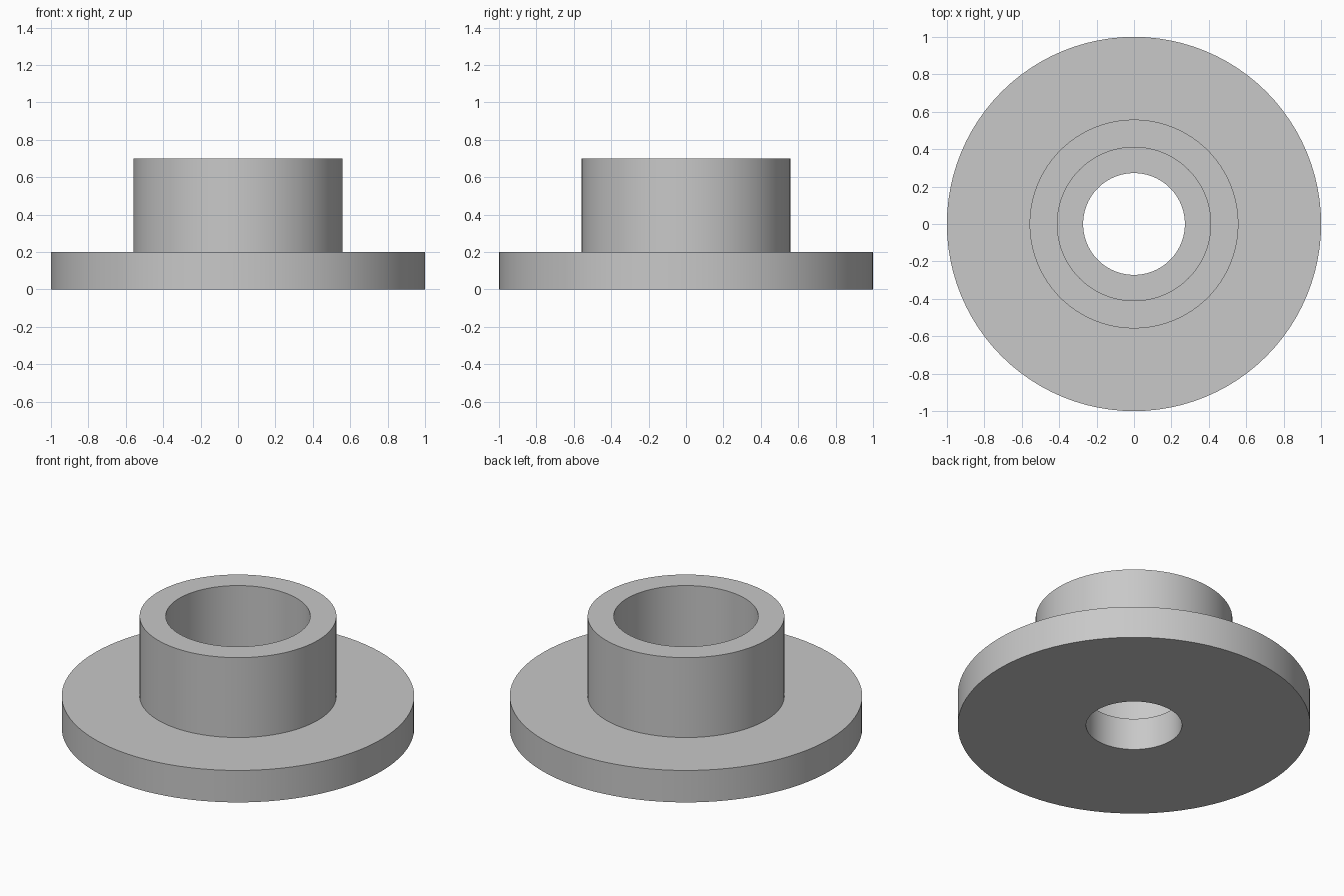
import bpy
import bmesh
import math
from mathutils import Vector

SEGMENTS = 96
FLANGE_R, FLANGE_H = 1.0, 0.2
HUB_R, HUB_H = 0.558, 0.7
BORE_R, HOLE_R = 0.41, 0.272

cube = bpy.data.objects.get("Cube")
if cube:
    bpy.data.objects.remove(cube, do_unlink=True)

# Plain grey material
grey = bpy.data.materials.new("plain grey")
grey.use_nodes = True
color = (0.58, 0.58, 0.58, 1.0)
grey.diffuse_color = color
grey.node_tree.nodes["Principled BSDF"].inputs["Base Color"].default_value = color


def lathe(name, profile, material):
    """Revolve a closed (radius, height) profile around the z axis."""
    bm = bmesh.new()
    verts = [bm.verts.new((r, 0, z)) for r, z in profile]
    edges = [bm.edges.new((a, b)) for a, b in zip(verts, verts[1:] + verts[:1])]
    bmesh.ops.spin(bm, geom=verts + edges, cent=Vector(), axis=Vector((0, 0, 1)),
                   angle=math.tau, steps=SEGMENTS, use_duplicate=False)
    bmesh.ops.remove_doubles(bm, verts=bm.verts[:], dist=0.0001)
    bmesh.ops.recalc_face_normals(bm, faces=bm.faces[:])
    mesh = bpy.data.meshes.new(name)
    bm.to_mesh(mesh)
    bm.free()
    mesh.materials.append(material)
    obj = bpy.data.objects.new(name, mesh)
    bpy.context.collection.objects.link(obj)
    return obj


# Flange with raised hub, counterbore and through hole
bushing = lathe("flanged_bushing", [
    (HOLE_R, 0), (FLANGE_R, 0), (FLANGE_R, FLANGE_H),
    (HUB_R, FLANGE_H), (HUB_R, HUB_H),
    (BORE_R, HUB_H), (BORE_R, FLANGE_H), (HOLE_R, FLANGE_H),
], grey)

# Smooth round walls, sharp rims
bpy.ops.object.select_all(action="DESELECT")
bushing.select_set(True)
bpy.context.view_layer.objects.active = bushing
bpy.ops.object.shade_smooth_by_angle(angle=math.radians(30))
